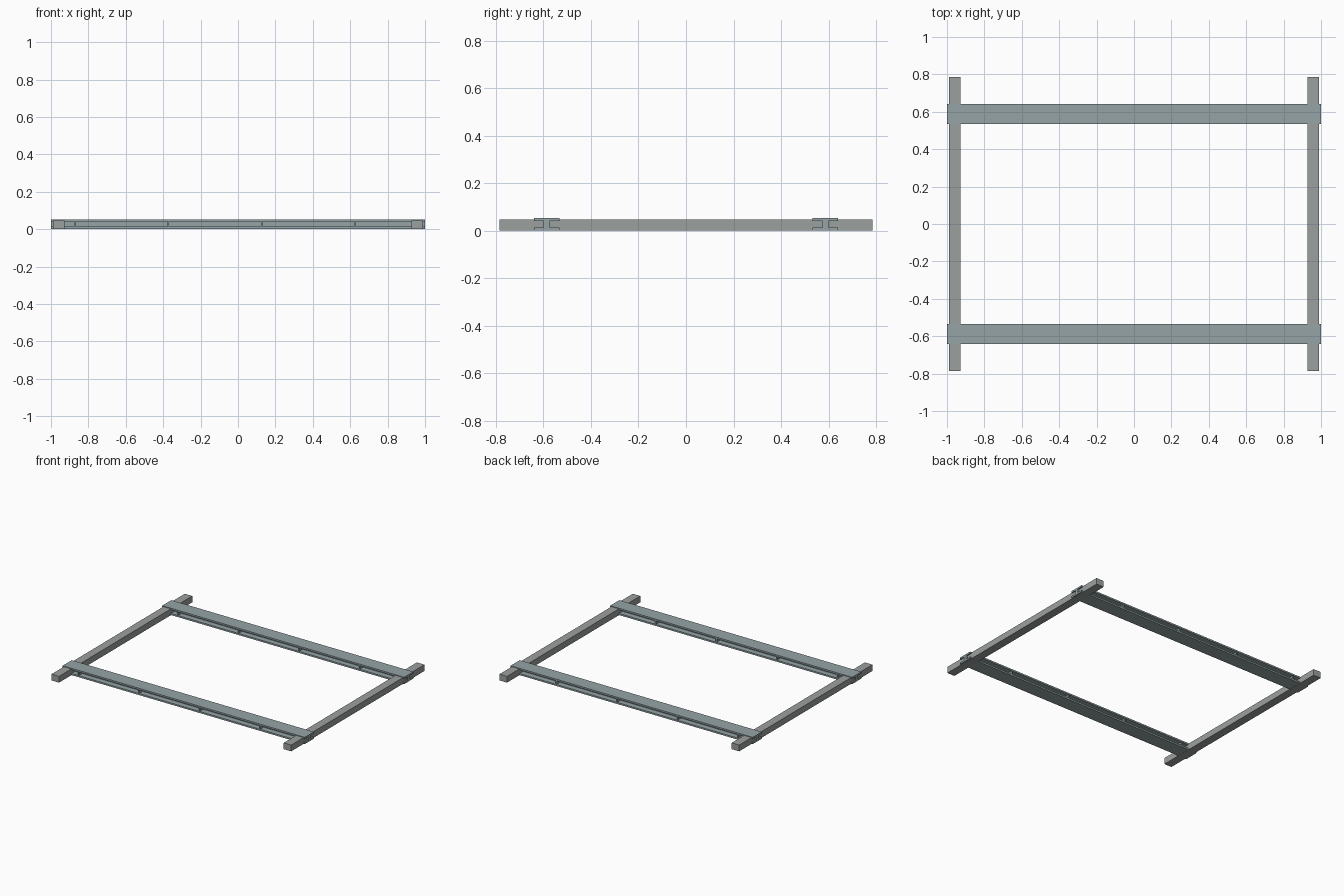
import bpy

if "Cube" in bpy.data.objects:
    bpy.data.objects.remove(bpy.data.objects["Cube"])


def mesh_object(name, verts, faces, color):
    mesh = bpy.data.meshes.new(name)
    mesh.from_pydata(verts, [], faces)
    mesh.materials.append(color)
    obj = bpy.data.objects.new(name, mesh)
    bpy.context.collection.objects.link(obj)
    return obj


def material(name, rgb):
    mat = bpy.data.materials.new(name)
    mat.diffuse_color = (*rgb, 1)
    mat.use_nodes = True
    mat.node_tree.nodes["Principled BSDF"].inputs["Base Color"].default_value = mat.diffuse_color
    return mat


def box(name, x0, x1, y0, y1, z0, z1, color):
    verts = [(x, y, z) for z in (z0, z1) for x, y in ((x0, y0), (x1, y0), (x1, y1), (x0, y1))]
    faces = [(3, 2, 1, 0), (4, 5, 6, 7)]
    faces += [(i, (i + 1) % 4, (i + 1) % 4 + 4, i + 4) for i in range(4)]
    return mesh_object(name, verts, faces, color)


beam_steel = material("beam_steel", (0.30, 0.37, 0.38))
rail_steel = material("rail_steel", (0.33, 0.35, 0.34))

BEAM_Y, HALF_FLANGE, HALF_WEB = 0.587, 0.0535, 0.012
BOTTOM, TOP, FLANGE = 0.001, 0.052, 0.012

# I-section profile, counter-clockwise in (y, z)
right = [(HALF_FLANGE, BOTTOM), (HALF_FLANGE, BOTTOM + FLANGE), (HALF_WEB, BOTTOM + FLANGE),
         (HALF_WEB, TOP - FLANGE), (HALF_FLANGE, TOP - FLANGE), (HALF_FLANGE, TOP)]
profile = right + [(-y, z) for y, z in reversed(right)]
n = len(profile)

for side, label in ((-1, "front"), (1, "back")):
    cy = side * BEAM_Y
    # Long I-beam
    verts = [(x, cy + y, z) for x in (-1, 1) for y, z in profile]
    faces = [(i, i + n, (i + 1) % n + n, (i + 1) % n)[::-1] for i in range(n)]
    faces += [tuple(reversed(range(n))), tuple(range(n, 2 * n))]
    mesh_object(label + "_beam", verts, faces, beam_steel)
    # Web stiffener plates on both sides of the web
    for k in range(4):
        x = -0.873 + 0.5 * k
        for s in (-1, 1):
            y0, y1 = sorted((cy + s * HALF_WEB, cy + s * (HALF_FLANGE - 0.006)))
            box(f"{label}_stiffener", x - 0.005, x + 0.005, y0, y1,
                BOTTOM + FLANGE, TOP - FLANGE, beam_steel)

# Cross rails
for side, label in ((-1, "left"), (1, "right")):
    x0, x1 = sorted((side * 0.928, side * 0.99))
    box(label + "_rail", x0, x1, -0.786, 0.786, 0, 0.047, rail_steel)
